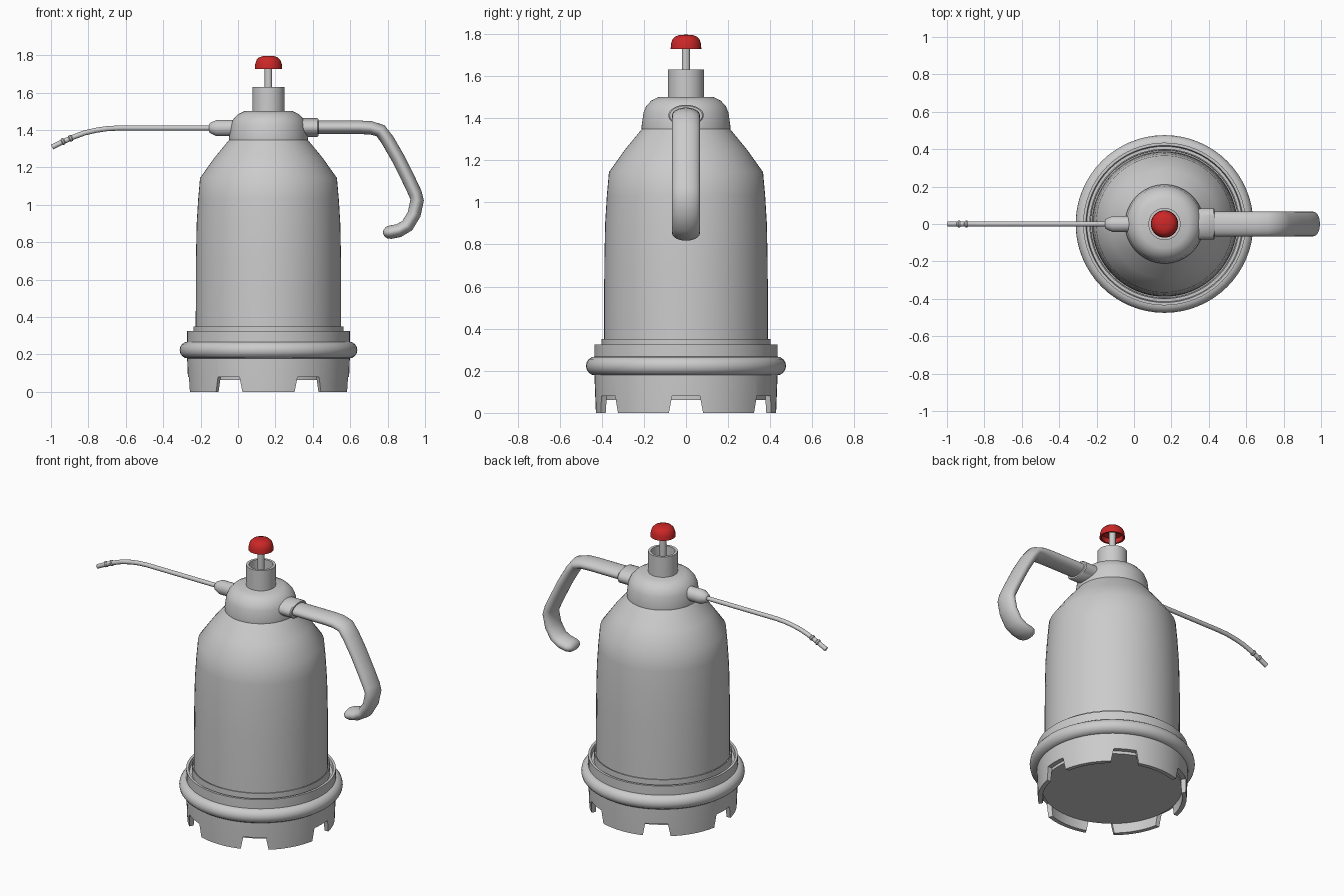
import bpy, bmesh
from math import sin, cos, pi, radians
from mathutils import Vector, Matrix

if "Cube" in bpy.data.objects:
    bpy.data.objects.remove(bpy.data.objects["Cube"])

CX = 0.163  # axis of the can


def finish(name, bm, smooth=35):
    bmesh.ops.recalc_face_normals(bm, faces=bm.faces)
    me = bpy.data.meshes.new(name)
    bm.to_mesh(me)
    bm.free()
    ob = bpy.data.objects.new(name, me)
    bpy.context.collection.objects.link(ob)
    if smooth:
        bpy.ops.object.select_all(action='DESELECT')
        ob.select_set(True)
        bpy.context.view_layer.objects.active = ob
        bpy.ops.object.shade_smooth_by_angle(angle=radians(smooth))
    return ob


def lathe(name, profile, closed=False, seg=64, smooth=35):
    """Revolve (radius, z) points about the can axis."""
    bm = bmesh.new()
    vs = [bm.verts.new((CX + r, 0, z)) for r, z in profile]
    es = [bm.edges.new(p) for p in zip(vs, vs[1:])]
    if closed:
        es.append(bm.edges.new((vs[-1], vs[0])))
    bmesh.ops.spin(bm, geom=vs + es, cent=(CX, 0, 0), axis=(0, 0, 1),
                   angle=2 * pi, steps=seg)
    bmesh.ops.remove_doubles(bm, verts=bm.verts, dist=1e-4)
    return finish(name, bm, smooth)


def sweep(name, path, seg=24, smooth=40):
    """Oval tube along (x, z, half_thickness, half_width) points in the xz plane."""
    bm = bmesh.new()
    rings = []
    for i, (x, z, a, b) in enumerate(path):
        p, q = path[max(i - 1, 0)], path[min(i + 1, len(path) - 1)]
        t = Vector((q[0] - p[0], 0, q[1] - p[1])).normalized()
        n = Vector((-t.z, 0, t.x))
        c = Vector((x, 0, z))
        rings.append([bm.verts.new(c + n * a * cos(2 * pi * k / seg)
                                   + Vector((0, b * sin(2 * pi * k / seg), 0)))
                      for k in range(seg)])
    for r, s in zip(rings, rings[1:]):
        for k in range(seg):
            bm.faces.new((r[k], r[(k + 1) % seg], s[(k + 1) % seg], s[k]))
    bm.faces.new(rings[0])
    bm.faces.new(rings[-1])
    return finish(name, bm, smooth)


# skirt with six tapered notches
skirt = lathe("base_skirt", [(0.428, 0), (0.435, 0.18), (0.435, 0.325), (0.42, 0.325),
                             (0.415, 0.3), (0.402, 0.3), (0.402, 0)], closed=True)
bm = bmesh.new()
for k in range(6):
    m = Matrix.Translation((CX, 0, 0)) @ Matrix.Rotation(k * pi / 3, 4, 'Z')
    ends = [[bm.verts.new(m @ Vector((x, y, z))) for y, z in
             ((-0.085, -0.02), (0.085, -0.02), (0.066, 0.08), (-0.066, 0.08))]
            for x in (0.33, 0.5)]
    for e in ends:
        bm.faces.new(e)
    for i in range(4):
        j = (i + 1) % 4
        bm.faces.new((ends[0][i], ends[0][j], ends[1][j], ends[1][i]))
cutter = finish("notch_cutter", bm, 0)
mod = skirt.modifiers.new("notches", 'BOOLEAN')
mod.operation = 'DIFFERENCE'
mod.solver = 'EXACT'
mod.object = cutter
bpy.context.view_layer.objects.active = skirt
bpy.ops.object.modifier_apply(modifier=mod.name)
bpy.data.objects.remove(cutter)

# underside plate
lathe("base_plate", [(0, 0.062), (0.403, 0.062), (0.403, 0.1), (0, 0.1)])

# bumper ring
lathe("bumper_ring", [(0.43 + 0.045 * cos(2 * pi * k / 16), 0.223 + 0.045 * sin(2 * pi * k / 16))
                      for k in range(16)], closed=True)

# seam lip and tank
lathe("tank_lip", [(0.38, 0.29), (0.402, 0.29), (0.402, 0.35), (0.396, 0.35),
                   (0.394, 0.335), (0.38, 0.335)], closed=True)
lathe("tank", [(0, 0.12), (0.389, 0.12), (0.389, 0.4), (0.388, 0.7), (0.384, 0.9),
               (0.376, 1.03), (0.366, 1.143), (0.29, 1.25), (0.212, 1.345), (0.19, 1.37),
               (0, 1.37)], smooth=40)

# cap
lathe("cap", [(0, 1.345), (0.21, 1.345), (0.211, 1.36), (0.202, 1.425), (0.19, 1.455),
              (0.165, 1.483), (0.13, 1.5), (0, 1.5)], smooth=40)

# pump barrel, rod and red knob
lathe("pump_barrel", [(0, 1.48), (0.086, 1.48), (0.086, 1.63), (0.07, 1.63),
                      (0.07, 1.57), (0, 1.57)], seg=40)
lathe("pump_rod", [(0, 1.56), (0.02, 1.56), (0.02, 1.77), (0, 1.77)], seg=20)
knob = lathe("pump_knob", [(0, 1.796), (0.03, 1.795), (0.05, 1.788), (0.064, 1.774),
                           (0.071, 1.753), (0.073, 1.727), (0.062, 1.727),
                           (0.058, 1.755), (0, 1.768)], seg=40, smooth=40)
red = bpy.data.materials.new("red")
red.diffuse_color = (0.6, 0.02, 0.02, 1)
red.use_nodes = True
red.node_tree.nodes["Principled BSDF"].inputs["Base Color"].default_value = red.diffuse_color
knob.data.materials.append(red)

# spout fitting and bent tube with beaded tip
sweep("spout_fitting", [(x, 1.41, r, r) for x, r in
                        ((0.02, 0.043), (-0.115, 0.043), (-0.15, 0.027), (-0.156, 0.018))])
R = 0.0135
sweep("spout_tube", [(x, z, R, R) for x, z in
                     ((-0.14, 1.41), (-0.64, 1.41), (-0.70, 1.407), (-0.76, 1.398),
                      (-0.82, 1.384), (-0.88, 1.362), (-0.94, 1.335), (-0.994, 1.308))], seg=16)
for i, (x, z) in enumerate(((-0.895, 1.356), (-0.935, 1.338))):
    sweep(f"spout_bead_{i + 1}", [(x + 0.009, z + 0.004, 0.013, 0.013), (x + 0.004, z + 0.002, 0.018, 0.018),
                                  (x - 0.004, z - 0.002, 0.018, 0.018), (x - 0.009, z - 0.004, 0.013, 0.013)], seg=16)

# handle collar
sweep("handle_collar", [(0.32, 1.413, 0.05, 0.084), (0.425, 1.413, 0.05, 0.084),
                        (0.431, 1.413, 0.045, 0.078)], seg=32)

# hooked handle with rounded end
A, B = 0.036, 0.066
path = [(x, z, A, B) for x, z in
        ((0.4, 1.414), (0.65, 1.414), (0.71, 1.411), (0.762, 1.396), (0.80, 1.345),
         (0.855, 1.25), (0.91, 1.14), (0.948, 1.06), (0.958, 1.025), (0.942, 0.95),
         (0.905, 0.888), (0.86, 0.862), (0.815, 0.853))]
path += [(0.795, 0.85, 0.031, 0.059), (0.782, 0.848, 0.02, 0.043), (0.776, 0.847, 0.006, 0.02)]
sweep("handle", path, seg=28)
